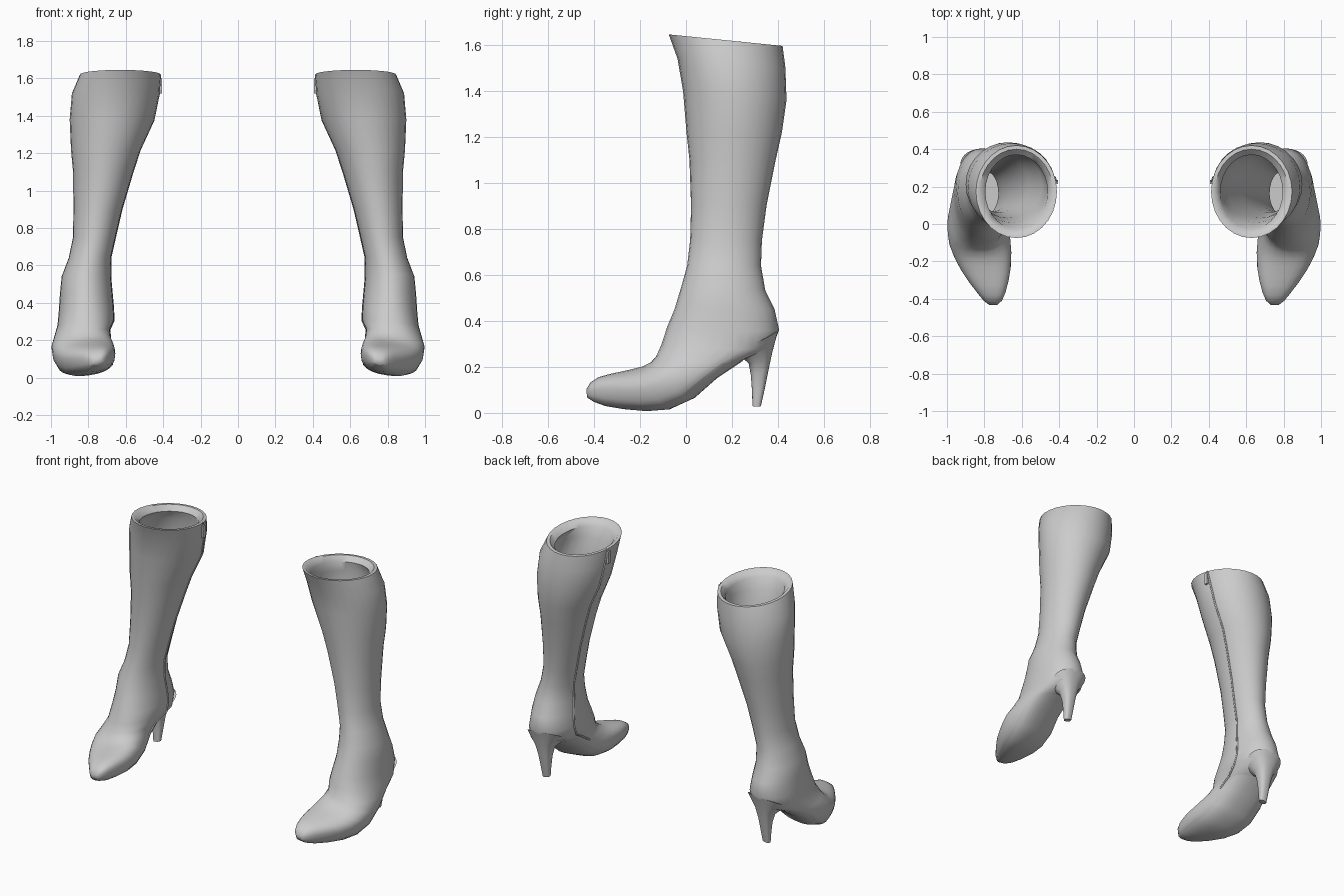
import bpy, bmesh, math
from mathutils import Vector

if "Cube" in bpy.data.objects:
    bpy.data.objects.remove(bpy.data.objects["Cube"])

N = 28  # points per cross-section


def ring(row, inset=0.0, drop=0.0):
    """Closed section spanning front point to back point, between two x limits."""
    yf, zf, yb, zb, xl, xr = row
    cy, cz, cx = (yf + yb) / 2, (zf + zb) / 2, (xl + xr) / 2
    half = math.hypot(yf - yb, zf - zb) / 2
    k, hw = (half - inset) / half, (xr - xl) / 2 - inset
    foot = min(1, max(0, (0.45 - cz) / 0.25))
    e = 1 - 0.22 * foot                      # squarer sections in the foot
    pts = []
    for i in range(N):
        t = 2 * math.pi * i / N
        u, s = math.cos(t), math.sin(t)
        u = math.copysign(abs(u) ** e, u) * k
        s = math.copysign(abs(s) ** e, s)
        x = cx + s * hw
        z = cz + u * (zf - zb) / 2 - drop
        z -= (x - 0.83) * 0.15 * foot        # foot rolls to its outer side
        pts.append(Vector((x, cy + u * (yf - yb) / 2, max(z, 0))))
    return pts


def finish(obj, angle=40):
    """Mirror to the other boot and shade."""
    m = obj.modifiers.new("pair", 'MIRROR')
    m.use_mirror_merge = False
    bpy.ops.object.select_all(action='DESELECT')
    obj.select_set(True)
    bpy.context.view_layer.objects.active = obj
    bpy.ops.object.shade_smooth_by_angle(angle=math.radians(angle))
    return obj


def skin(name, rings, closed=True, cap_start=False, cap_end=False):
    me = bpy.data.meshes.new(name)
    bm = bmesh.new()
    vs = [[bm.verts.new(p) for p in r] for r in rings]
    n = len(rings[0])
    for a, b in zip(vs, vs[1:]):
        for i in range(n if closed else n - 1):
            j = (i + 1) % n
            bm.faces.new((a[i], b[i], b[j], a[j]))
    if cap_start:
        bm.faces.new(vs[0])
    if cap_end:
        bm.faces.new(vs[-1])
    bmesh.ops.recalc_face_normals(bm, faces=bm.faces)
    bm.to_mesh(me)
    bm.free()
    obj = bpy.data.objects.new(name, me)
    bpy.context.collection.objects.link(obj)
    return obj


# Boot sections: front y,z / back y,z / inner x, outer x
shaft = [
    (-.075, 1.645, .42, 1.595, .412, .845),
    (-.037, 1.54, .432, 1.50, .418, .888),
    (-.013, 1.40, .437, 1.36, .447, .90),
    (.002, 1.22, .417, 1.22, .52, .893),
    (.015, 1.10, .39, 1.10, .56, .882),
    (.022, .90, .35, .90, .62, .88),
    (.018, .75, .33, .75, .655, .882),
    (.005, .64, .326, .64, .68, .905),
    (-.02, .55, .345, .53, .68, .943),
    (-.05, .45, .385, .45, .672, .952),
]
foot = [
    (-.083, .37, .405, .36, .665, .958),
    (-.105, .30, .375, .285, .662, .965),
    (-.13, .245, .25, .235, .685, .982),
    (-.155, .215, .14, .165, .68, .998),
    (-.19, .195, .04, .075, .662, .99),
    (-.23, .183, -.07, .022, .656, .965),
    (-.28, .17, -.17, .011, .658, .93),
    (-.33, .158, -.27, .016, .67, .885),
    (-.38, .143, -.35, .026, .687, .838),
    (-.415, .12, -.40, .042, .705, .805),
    (-.433, .09, -.43, .06, .73, .775),
]
upper = [ring(r) for r in shaft + foot]
finish(skin("boot_upper", upper, cap_end=True), 60)

# Rim lip and inner lining
lining = [ring(shaft[0]), ring(shaft[0], .02, .0), ring(shaft[0], .05, .035)]
lining += [ring(r, .045) for r in shaft[1:]]
finish(skin("lining", lining, cap_end=True), 50)

# Thin sole following the underside
mid = N // 2
sole_rows = [[p - Vector((0, 0, min(.004, p.z))) for p in r[mid - 5:mid + 6]]
             for r in upper[12:]]
finish(skin("sole", sole_rows, closed=False), 40)

# Slender curved heel
heel = [
    (.21, .265, .402, .36, .69, .93),
    (.245, .237, .392, .325, .715, .905),
    (.272, .215, .375, .26, .75, .87),
    (.282, .16, .36, .19, .768, .85),
    (.287, .09, .342, .10, .778, .84),
    (.289, .028, .326, .028, .785, .833),
]
finish(skin("heel", [ring(r) for r in heel], cap_start=True, cap_end=True), 45)

# Zip seam down the inner side
seam = mid + N // 4 - 1
cu = bpy.data.curves.new("zip_seam", 'CURVE')
cu.dimensions = '3D'
cu.bevel_depth = .006
cu.bevel_resolution = 1
path = [r[seam] for r in upper[:14]]
sp = cu.splines.new('POLY')
sp.points.add(len(path) - 1)
for pt, p in zip(sp.points, path):
    pt.co = (*p, 1)
zip_seam = bpy.data.objects.new("zip_seam", cu)
bpy.context.collection.objects.link(zip_seam)
zip_seam.modifiers.new("pair", 'MIRROR').use_mirror_merge = False

# Zip pull tab
bm = bmesh.new()
bmesh.ops.create_cube(bm, size=1)
for v in bm.verts:
    v.co = Vector((.413 + v.co.x * .014, .225 + v.co.y * .022, 1.56 + v.co.z * .08))
me = bpy.data.meshes.new("zip_pull")
bm.to_mesh(me)
bm.free()
pull = bpy.data.objects.new("zip_pull", me)
bpy.context.collection.objects.link(pull)
finish(pull, 30)
